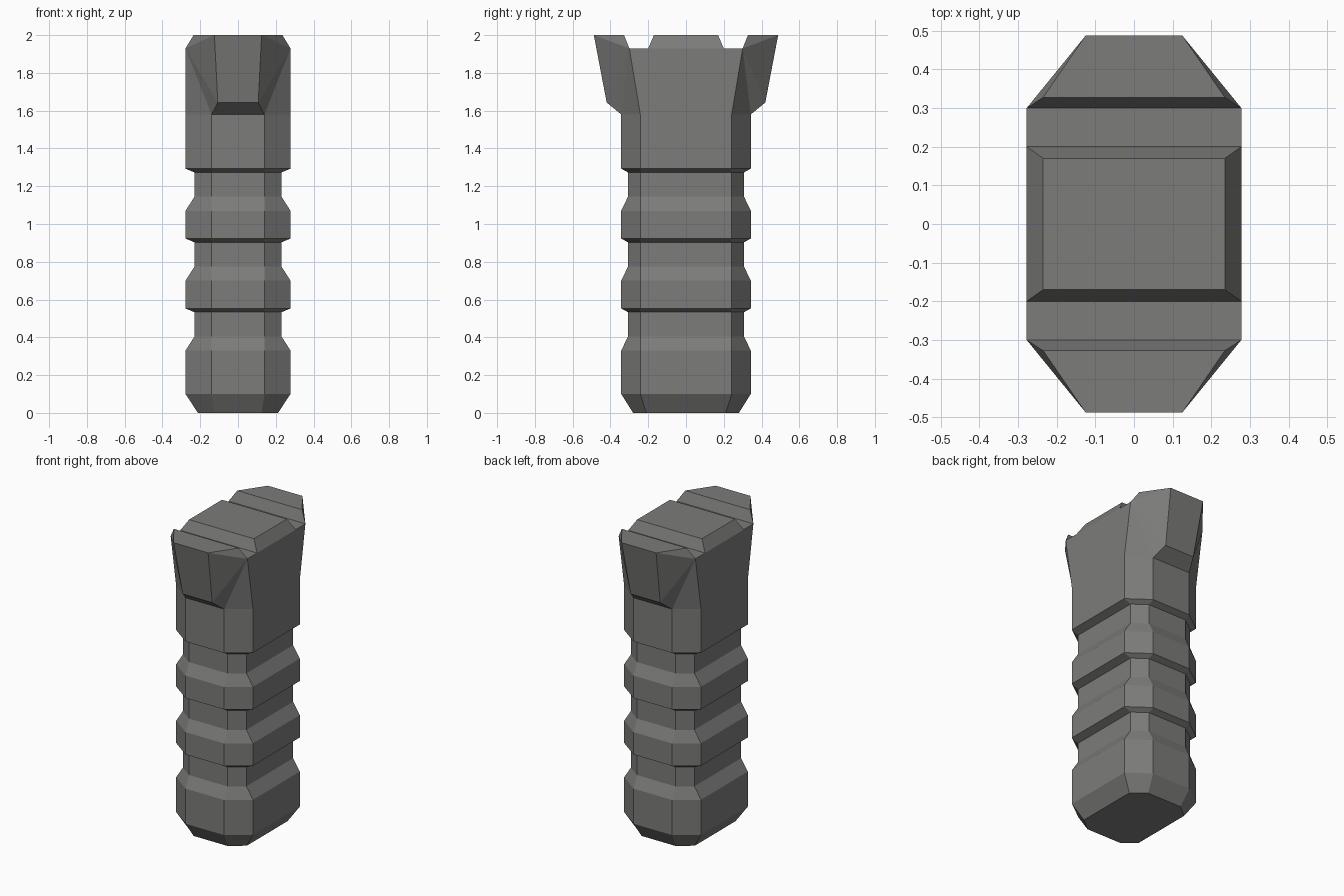
import bpy, bmesh

if "Cube" in bpy.data.objects:
    bpy.data.objects.remove(bpy.data.objects["Cube"])

bm = bmesh.new()


def face(pts):
    return bm.faces.new([bm.verts.new(p) for p in pts])


def octagon(hx, hy, fx, fy, z):
    """Chamfered rectangle: half sizes hx, hy with flat half widths fx, fy."""
    return [(hx, -fy, z), (hx, fy, z), (fx, hy, z), (-fx, hy, z),
            (-hx, fy, z), (-hx, -fy, z), (-fx, -hy, z), (fx, -hy, z)]


WIDE = (0.278, 0.343, 0.14, 0.242)
SLIM = (0.23, 0.307, 0.14, 0.242)

# Grip: lofted rings with three grooves
rings = [octagon(0.212, 0.28, 0.125, 0.21, 0), octagon(*WIDE, 0.1)]
for i in range(3):
    z = 0.37 * i
    rings += [octagon(*WIDE, 0.33 + z), octagon(*SLIM, 0.405 + z),
              octagon(*SLIM, 0.533 + z), octagon(*WIDE, 0.553 + z)]
rings.append(octagon(*WIDE, 1.58))
for a, b in zip(rings, rings[1:]):
    for i in range(8):
        j = (i + 1) % 8
        face([a[i], a[j], b[j], b[i]])
face(rings[0][::-1])

# Head: strip running over the top (half width, y, z), mirrored front to back
half = [(0.14, 0.343, 1.58), (0.107, 0.42, 1.643), (0.125, 0.488, 2),
        (0.235, 0.328, 2), (0.278, 0.3, 1.93), (0.278, 0.2, 1.93),
        (0.235, 0.17, 2)]
strip = [(w, -y, z) for w, y, z in half] + half[::-1]
for (w0, y0, z0), (w1, y1, z1) in zip(strip, strip[1:]):
    face([(-w0, y0, z0), (w0, y0, z0), (w1, y1, z1), (-w1, y1, z1)])

# Head sides: flat panel, centre block bevel and flared corner fans
for sx in (-1, 1):
    face([(sx * 0.278, y, z) for y, z in
          ((-0.242, 1.58), (0.242, 1.58), (0.3, 1.93), (0.2, 1.93),
           (-0.2, 1.93), (-0.3, 1.93))])
    face([(sx * 0.278, -0.2, 1.93), (sx * 0.278, 0.2, 1.93),
          (sx * 0.235, 0.17, 2), (sx * 0.235, -0.17, 2)])
    for sy in (-1, 1):
        fan = [(0.278, 0.242, 1.58)] + half[:4]
        for a, b in zip(fan, fan[1:]):
            face([(sx * x, sy * y, z) for x, y, z in (half[4], a, b)])

bmesh.ops.remove_doubles(bm, verts=bm.verts, dist=0.0005)
bmesh.ops.recalc_face_normals(bm, faces=bm.faces)
mesh = bpy.data.meshes.new("ribbed_grip")
bm.to_mesh(mesh)
bm.free()

# Dark grey finish
mat = bpy.data.materials.new("dark_grey")
mat.diffuse_color = (0.2, 0.203, 0.195, 1)
mat.use_nodes = True
mat.node_tree.nodes["Principled BSDF"].inputs["Base Color"].default_value = mat.diffuse_color
mesh.materials.append(mat)
grip = bpy.data.objects.new("ribbed_grip", mesh)
bpy.context.collection.objects.link(grip)
